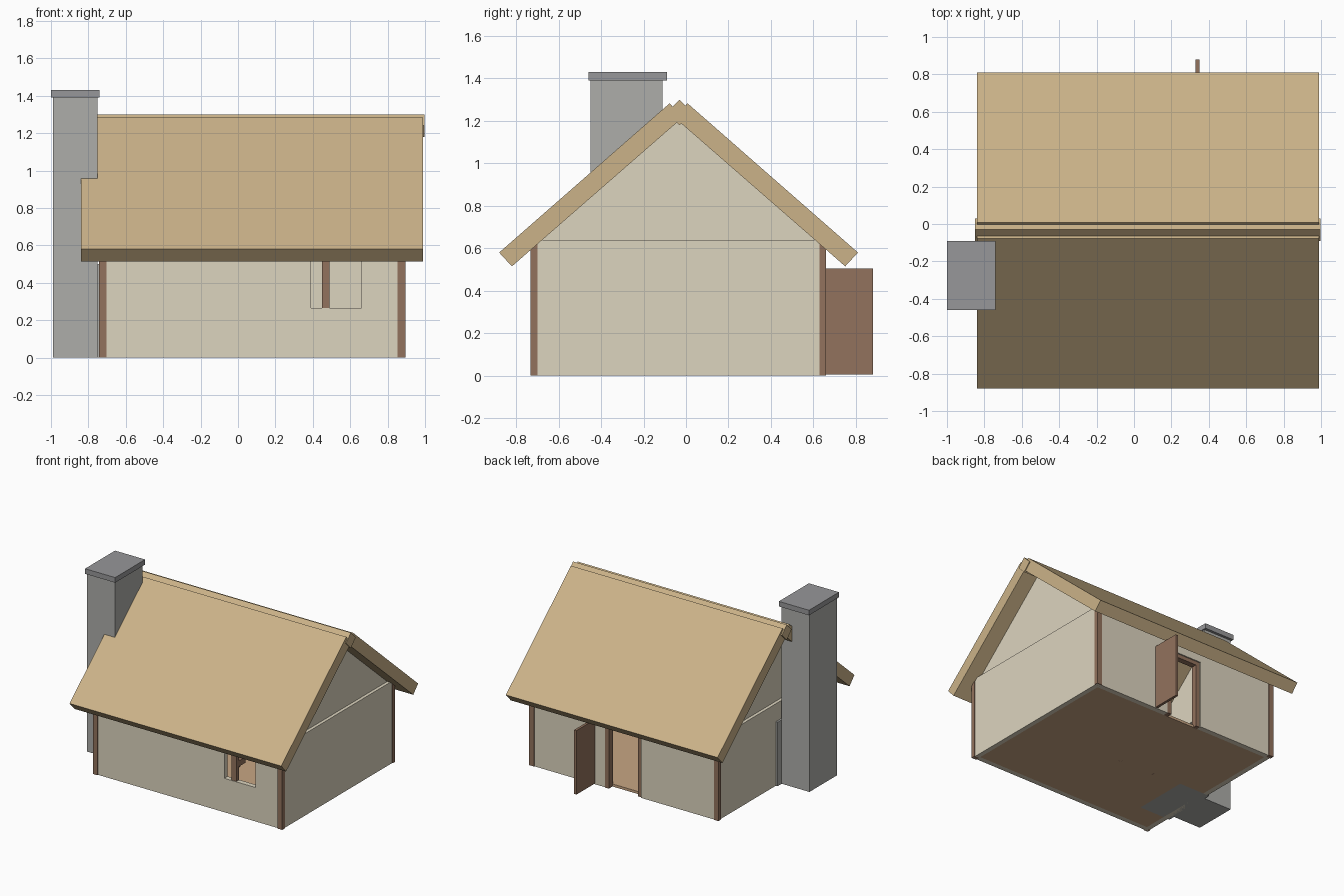
import bpy, bmesh

if "Cube" in bpy.data.objects:
    bpy.data.objects.remove(bpy.data.objects["Cube"])

CY = -0.035            # centre line of the house in y


def material(name, rgb):
    m = bpy.data.materials.new(name)
    m.diffuse_color = (*rgb, 1)
    m.use_nodes = True
    m.node_tree.nodes["Principled BSDF"].inputs["Base Color"].default_value = m.diffuse_color
    return m


PLASTER = material("plaster", (0.72, 0.66, 0.52))
THATCH = material("thatch", (0.60, 0.45, 0.25))
WOOD = material("dark_wood", (0.29, 0.17, 0.11))
STONE = material("stone", (0.42, 0.42, 0.40))
SLATE = material("slate", (0.31, 0.31, 0.32))
BOARDS = material("floor_boards", (0.58, 0.38, 0.23))


def prism(name, profile, x0, x1, mat):
    """Extrude a (y, z) profile along x."""
    bm = bmesh.new()
    face = bm.faces.new([bm.verts.new((x0, y, z)) for y, z in profile])
    ext = bmesh.ops.extrude_face_region(bm, geom=[face])["geom"]
    bmesh.ops.translate(bm, vec=(x1 - x0, 0, 0),
                        verts=[v for v in ext if isinstance(v, bmesh.types.BMVert)])
    bmesh.ops.recalc_face_normals(bm, faces=bm.faces)
    me = bpy.data.meshes.new(name)
    bm.to_mesh(me)
    bm.free()
    if mat:
        me.materials.append(mat)
    ob = bpy.data.objects.new(name, me)
    bpy.context.collection.objects.link(ob)
    return ob


def box(name, x, y, z, mat):
    return prism(name, [(y[0], z[0]), (y[1], z[0]), (y[1], z[1]), (y[0], z[1])], *x, mat)


def cut(wall, name, x, y, z):
    cutter = box(name, x, y, z, None)
    cutter.hide_render = True
    cutter.display_type = 'WIRE'
    mod = wall.modifiers.new("opening", 'BOOLEAN')
    mod.operation = 'DIFFERENCE'
    mod.solver = 'EXACT'
    mod.object = cutter


# Floor
box("floor", (-0.70, 0.855), (-0.685, 0.615), (0.0, 0.02), BOARDS)

# Long walls with window and door openings
front = box("front_wall", (-0.735, 0.89), (-0.725, -0.685), (0, 0.635), PLASTER)
cut(front, "window_cutter", (0.39, 0.66), (-0.8, -0.6), (0.265, 0.53))
back = box("back_wall", (-0.735, 0.89), (0.615, 0.655), (0, 0.635), PLASTER)
cut(back, "door_cutter", (-0.07, 0.24), (0.5, 0.8), (-0.1, 0.53))

# End walls and gables
for side, x0, x1, g0, g1 in (("left", -0.735, -0.695, -0.71, -0.68),
                             ("right", 0.85, 0.89, 0.835, 0.865)):
    box(side + "_wall", (x0, x1), (-0.685, 0.615), (0, 0.64), PLASTER)
    prism(side + "_gable", [(CY - 0.66, 0.63), (CY + 0.66, 0.63), (CY, 1.21)], g0, g1, PLASTER)

# Corner posts
for fb, y in (("front", (-0.733, -0.70)), ("back", (0.63, 0.66))):
    for lr, x in (("left", (-0.742, -0.703)), ("right", (0.853, 0.895))):
        box(f"{fb}_{lr}_post", x, y, (0, 0.63), WOOD)

# Roof slabs, mirrored about the ridge
slab = [(-0.845, 0.58), (-0.785, 0.515), (0.018, 1.215), (-0.042, 1.283)]
for name, s in (("front_roof", 1), ("back_roof", -1)):
    prism(name, [(CY + s * y, z) for y, z in slab], -0.84, 0.99, THATCH)

# Ridge beam
r = 0.06
prism("ridge", [(-0.03 - r, 1.24), (-0.03, 1.24 - r), (-0.03 + r, 1.24), (-0.03, 1.24 + r)],
      -0.85, 0.997, THATCH)

# Chimney, cap and indoor hearth
box("chimney", (-0.99, -0.75), (-0.45, -0.11), (0, 1.395), STONE)
box("chimney_cap", (-1.0, -0.74), (-0.46, -0.09), (1.39, 1.43), SLATE)
box("hearth", (-0.75, -0.48), (-0.50, -0.06), (0, 0.5), STONE)

# Window bars
box("window_mullion", (0.45, 0.49), (-0.72, -0.69), (0.265, 0.53), WOOD)
box("window_crossbar", (0.455, 0.485), (-0.72, -0.60), (0.365, 0.41), WOOD)

# Door frame and open door
box("door_jamb_left", (-0.07, -0.035), (0.60, 0.645), (0, 0.53), WOOD)
box("door_jamb_right", (0.205, 0.24), (0.61, 0.66), (0, 0.53), WOOD)
box("door_lintel", (-0.035, 0.205), (0.60, 0.645), (0.50, 0.53), WOOD)
box("door", (0.33, 0.35), (0.655, 0.88), (0.005, 0.505), WOOD)

# Table
box("table_top", (-0.27, 0.09), (-0.12, 0.14), (0.18, 0.205), WOOD)
for i, x in enumerate((-0.235, 0.055)):
    for j, y in enumerate((-0.08, 0.105)):
        box(f"table_leg_{i}{j}", (x - 0.012, x + 0.012), (y - 0.012, y + 0.012),
            (0.0, 0.18), WOOD)
